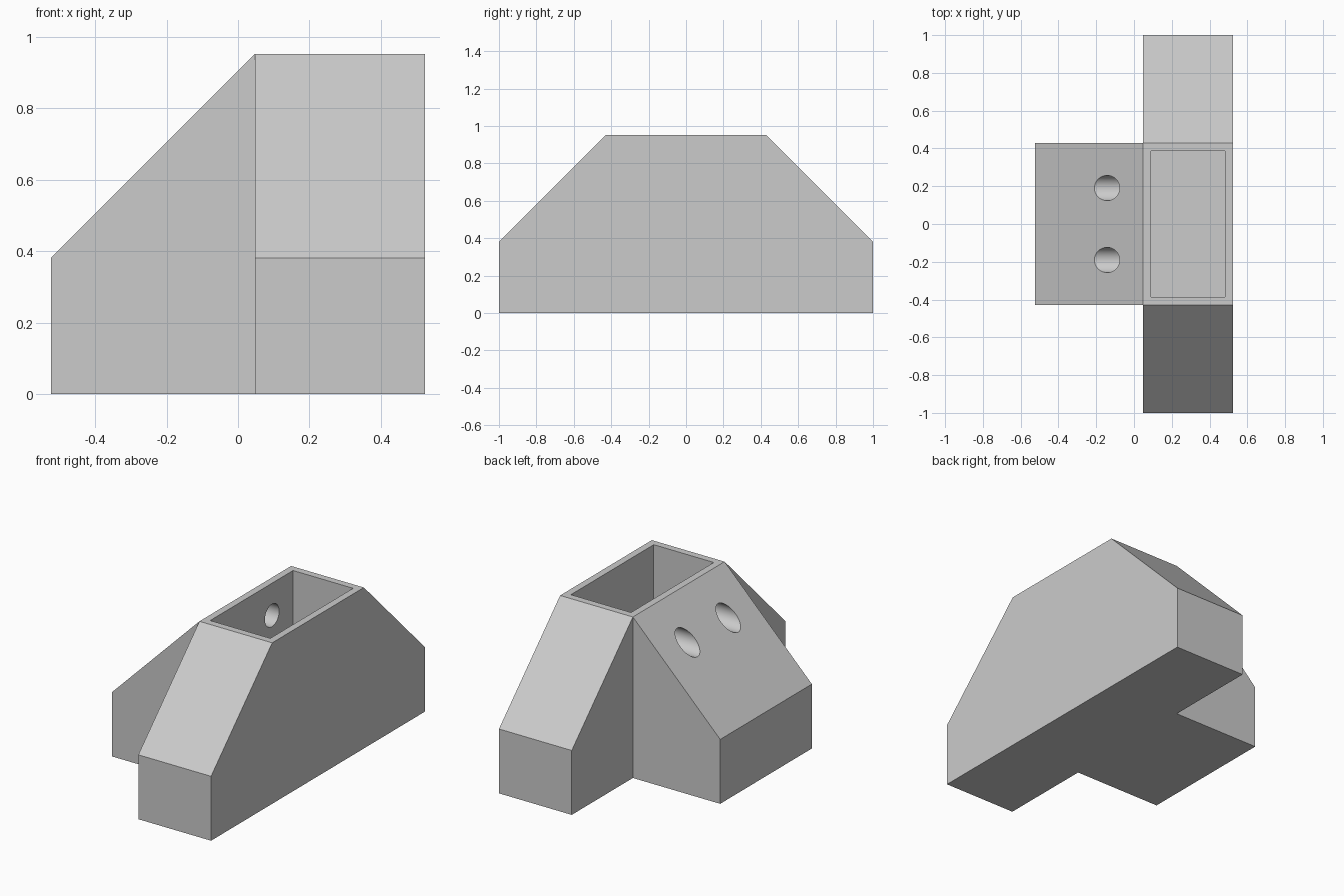
import bpy, bmesh, math

if "Cube" in bpy.data.objects:
    bpy.data.objects.remove(bpy.data.objects["Cube"])

U = 2 / 42                      # module: the body is 42 modules long
X0 = -11 * U                    # left end of the support foot

grey = bpy.data.materials.new("light_grey")
grey.diffuse_color = (0.6, 0.6, 0.6, 1)
grey.use_nodes = True
grey.node_tree.nodes["Principled BSDF"].inputs["Base Color"].default_value = grey.diffuse_color


def prism(name, profile, offset):
    """Extrude a closed outline of 3D points along offset."""
    bm = bmesh.new()
    face = bm.faces.new([bm.verts.new(p) for p in profile])
    out = bmesh.ops.extrude_face_region(bm, geom=[face])
    verts = [v for v in out["geom"] if isinstance(v, bmesh.types.BMVert)]
    bmesh.ops.translate(bm, verts=verts, vec=offset)
    bmesh.ops.recalc_face_normals(bm, faces=bm.faces)
    mesh = bpy.data.meshes.new(name)
    bm.to_mesh(mesh)
    bm.free()
    mesh.materials.append(grey)
    ob = bpy.data.objects.new(name, mesh)
    bpy.context.collection.objects.link(ob)
    return ob


def boolean(target, other, operation):
    mod = target.modifiers.new(other.name, 'BOOLEAN')
    mod.object, mod.operation, mod.solver = other, operation, 'EXACT'
    bpy.context.view_layer.objects.active = target
    bpy.ops.object.modifier_apply(modifier=mod.name)
    bpy.data.objects.remove(other)


# Main body: long block with both ends sloped at 45 degrees
side = [(-21, 0), (21, 0), (21, 8), (9, 20), (-9, 20), (-21, 8)]
body = prism("holder_body", [(U, y * U, z * U) for y, z in side], (10 * U, 0, 0))

# Sloped support foot on the left, running into the body
foot_side = [(-11, 0), (1, 0), (1, 20), (-11, 8)]
foot = prism("support_foot", [(x * U, -9 * U, z * U) for x, z in foot_side], (0, 18 * U, 0))
boolean(body, foot, 'UNION')

# Rectangular pocket open at the top
px, py = 4.13 * U, 8.13 * U
cx = 6 * U
pocket = prism("pocket", [(cx + a * px, b * py, 12 * U) for a, b in
                          ((-1, -1), (1, -1), (1, 1), (-1, 1))], (0, 0, 10 * U))
boolean(body, pocket, 'DIFFERENCE')

# Two round holes through the sloped foot into the pocket
R = 1.4 * U
for s in (-1, 1):
    ring = [(X0 - U, s * 4 * U + R * math.cos(i * math.tau / 48),
             16 * U + R * math.sin(i * math.tau / 48)) for i in range(48)]
    boolean(body, prism("hole", ring, (cx - X0 + U, 0, 0)), 'DIFFERENCE')

# Round hole walls smooth, flat faces crisp
body.select_set(True)
bpy.context.view_layer.objects.active = body
bpy.ops.object.shade_smooth_by_angle(angle=math.radians(30))
